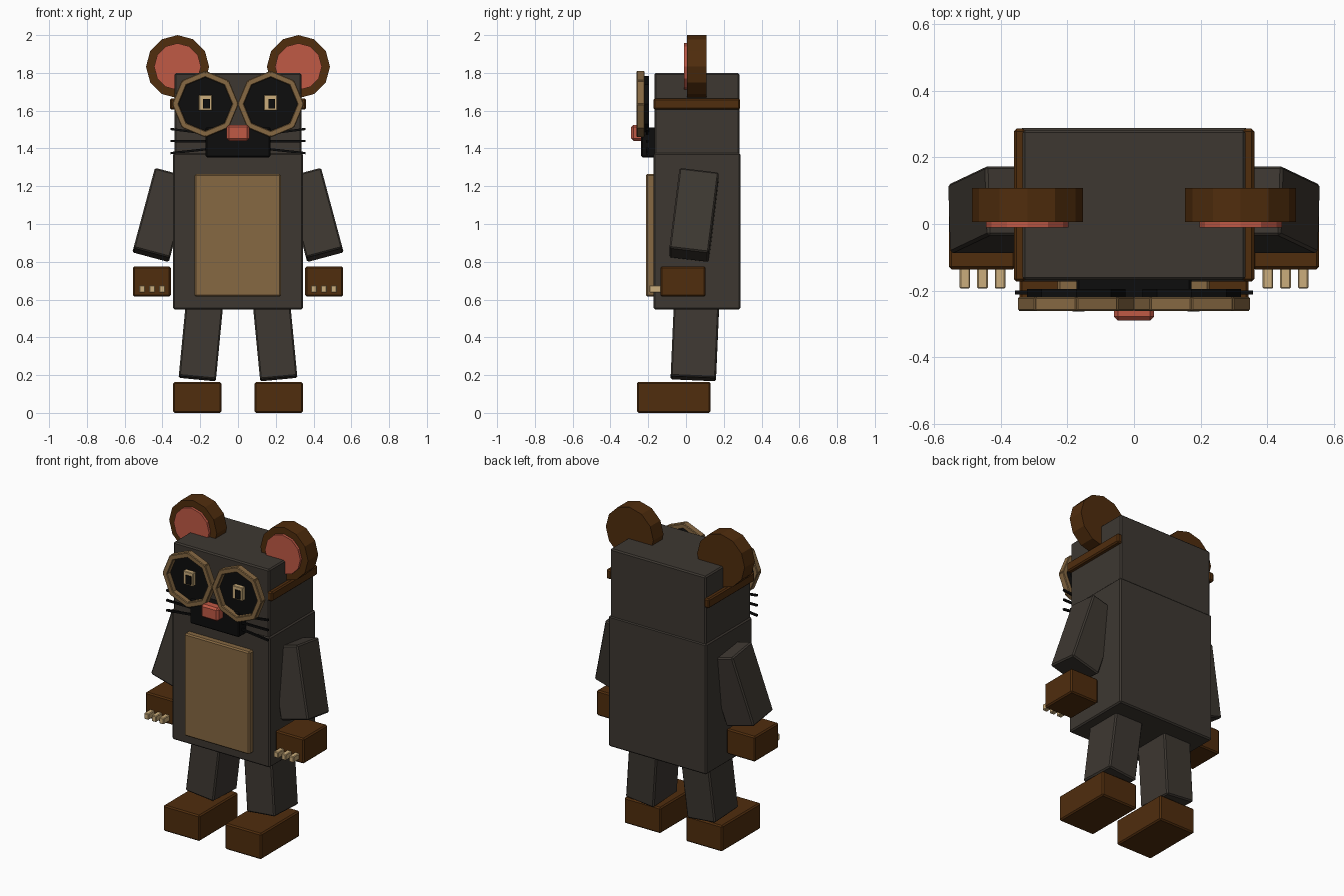
import bpy
import math
from mathutils import Matrix, Vector

cube = bpy.data.objects.get("Cube")
if cube:
    bpy.data.objects.remove(cube, do_unlink=True)


def material(name, rgb):
    m = bpy.data.materials.new(name)
    m.use_nodes = True
    color = (*rgb, 1)
    m.diffuse_color = color
    m.node_tree.nodes["Principled BSDF"].inputs["Base Color"].default_value = color
    return m


FUR = material("dark_fur", (0.047, 0.039, 0.031))
BROWN = material("brown", (0.08, 0.026, 0.004))
TAN = material("tan", (0.24, 0.14, 0.055))
PINK = material("pink", (0.53, 0.1, 0.06))
BLACK = material("black", (0.004, 0.004, 0.004))
CREAM = material("cream", (0.6, 0.42, 0.2))


def finish(obj, name, mat, bevel):
    obj.name = name
    obj.data.materials.append(mat)
    if bevel:
        mod = obj.modifiers.new("soft_edges", "BEVEL")
        mod.width = bevel
        mod.segments = 1
    return obj


def box(name, mat, center, size, rot=(0, 0, 0), bevel=0.008):
    bpy.ops.mesh.primitive_cube_add(size=1, location=center)
    obj = bpy.context.object
    obj.data.transform(Matrix.Diagonal((*size, 1)))
    obj.rotation_euler = [math.radians(a) for a in rot]
    return finish(obj, name, mat, bevel)


def span(name, mat, x, y, z, bevel=0.008):
    """Box given by its extents on each axis."""
    center = [(a + b) / 2 for a, b in (x, y, z)]
    return box(name, mat, center, [b - a for a, b in (x, y, z)], bevel=bevel)


def disc(name, mat, x, z, y, radius, sides):
    """Flat-sided disc facing the front, between two y values."""
    bpy.ops.mesh.primitive_cylinder_add(
        vertices=sides, radius=radius, depth=y[1] - y[0],
        location=(x, sum(y) / 2, z), rotation=(math.pi / 2, 0, 0))
    return finish(bpy.context.object, name, mat, 0)


# Trunk, head and face
span("body", FUR, (-0.343, 0.343), (-0.172, 0.288), (0.548, 1.375))
span("head", FUR, (-0.335, 0.335), (-0.168, 0.282), (1.365, 1.8))
span("belly_panel", TAN, (-0.23, 0.227), (-0.212, -0.16), (0.615, 1.265))
span("muzzle", BLACK, (-0.173, 0.173), (-0.238, -0.16), (1.353, 1.51))
span("nose", PINK, (-0.06, 0.06), (-0.29, -0.225), (1.44, 1.525), bevel=0.012)

# Paired parts
for side, s in (("right", -1), ("left", 1)):
    # Ears
    disc(side + "_ear", BROWN, s * 0.32, 1.833, (0.006, 0.108), 0.167, 12)
    disc(side + "_inner_ear", PINK, s * 0.32, 1.833, (-0.01, 0.02), 0.124, 12)

    # Spectacles: dark lens, eight-piece rim and temple bar
    cx, cz = s * 0.173, 1.635
    disc(side + "_lens", BLACK, cx, cz, (-0.228, -0.195), 0.148, 8)
    for i in range(8):
        a = math.radians(22.5 + 45 * i)
        box(f"{side}_rim_{i + 1}", TAN,
            (cx + 0.147 * math.cos(a), -0.24, cz + 0.147 * math.sin(a)),
            (0.032, 0.042, 0.134), (0, -math.degrees(a), 0), bevel=0.004)
    temple = sorted((s * 0.325, s * 0.361))
    span(side + "_temple_bar", BROWN, temple, (-0.173, 0.286), (1.605, 1.665))

    # Eye plates
    box(side + "_eye", CREAM, (cx, -0.237, 1.642), (0.07, 0.034, 0.084), bevel=0.003)
    box(side + "_pupil", BLACK, (cx + 0.006, -0.257, 1.637), (0.036, 0.01, 0.052), bevel=0)

    # Whiskers fanning out from the muzzle
    for i in range(3):
        start = Vector((s * 0.12, -0.205, 1.473 - 0.036 * i))
        end = Vector((s * 0.357, -0.205, 1.503 - 0.064 * i))
        d = end - start
        box(f"{side}_whisker_{i + 1}", BLACK, (start + end) / 2,
            (d.length, 0.012, 0.012),
            (0, -math.degrees(math.atan(d.z / d.x)), 0), bevel=0)

    # Arms, hands and claws
    box(side + "_arm", FUR, (s * 0.403, 0.043, 1.048), (0.2, 0.21, 0.443),
        (-7, -15 * s, 0))
    box(side + "_hand", BROWN, (s * 0.456, -0.016, 0.696), (0.2, 0.24, 0.16))
    for i in range(3):
        box(f"{side}_claw_{i + 1}", CREAM,
            (s * (0.402 + 0.053 * i), -0.155, 0.656), (0.032, 0.078, 0.038), bevel=0.004)

    # Legs and feet
    box(side + "_leg", FUR, (s * 0.195, 0.048, 0.395), (0.198, 0.24, 0.43),
        (-2.5, -5.5 * s, 0))
    box(side + "_foot", BROWN, (s * 0.216, -0.065, 0.082), (0.255, 0.39, 0.164))
